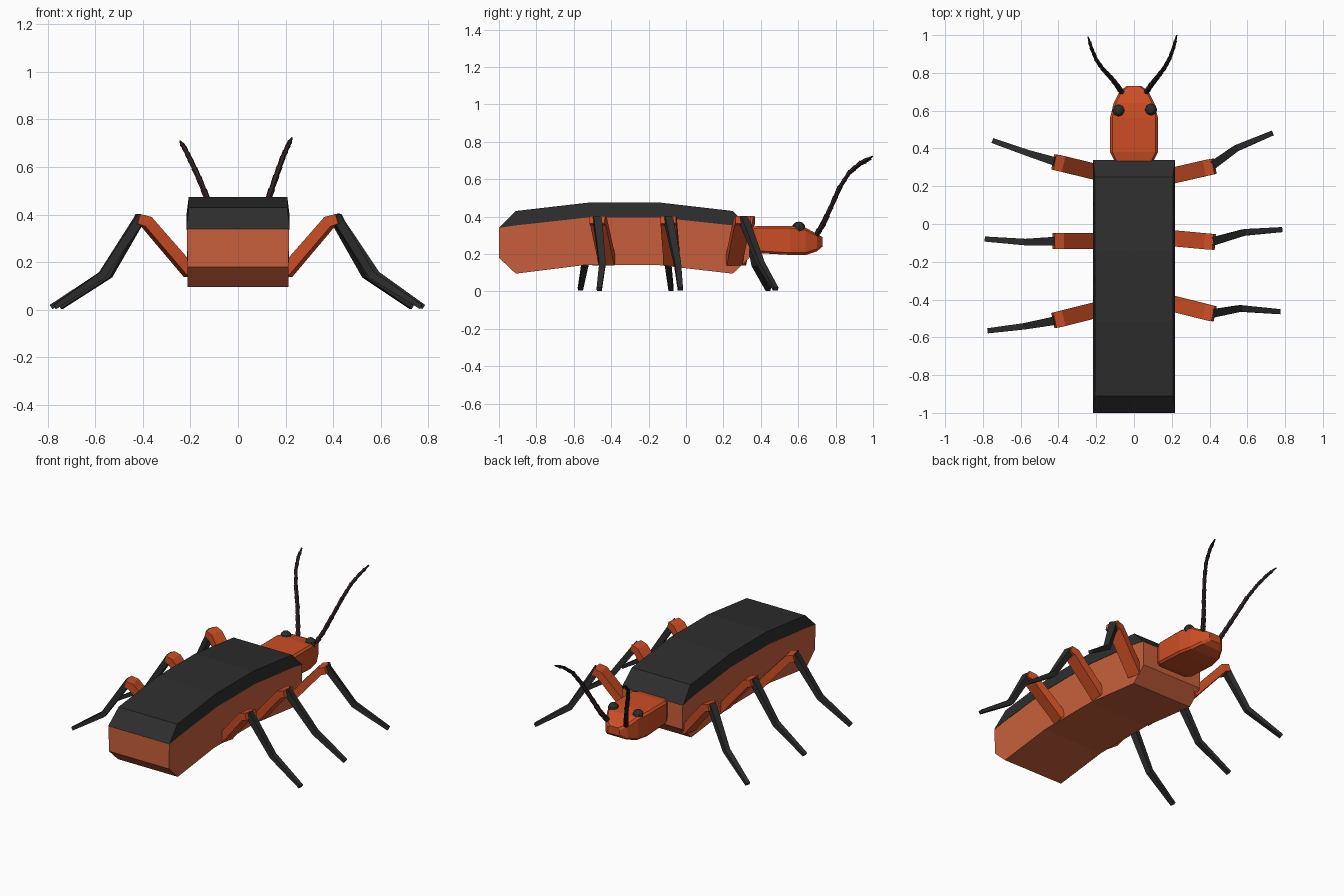
import bpy, bmesh
from mathutils import Vector

if "Cube" in bpy.data.objects:
    bpy.data.objects.remove(bpy.data.objects["Cube"])


def material(name, r, g, b):
    m = bpy.data.materials.new(name)
    m.diffuse_color = (r, g, b, 1)
    m.use_nodes = True
    m.node_tree.nodes["Principled BSDF"].inputs["Base Color"].default_value = m.diffuse_color
    return m


BODY = material("body orange", 0.58, 0.115, 0.045)
RED = material("head and leg orange", 0.60, 0.075, 0.018)
BLACK = material("wing black", 0.027, 0.027, 0.028)
BROWN = material("antenna brown", 0.032, 0.017, 0.018)


def finish(name, bm, mat):
    bmesh.ops.recalc_face_normals(bm, faces=bm.faces[:])
    me = bpy.data.meshes.new(name)
    bm.to_mesh(me)
    bm.free()
    me.materials.append(mat)
    ob = bpy.data.objects.new(name, me)
    bpy.context.collection.objects.link(ob)
    return ob


def loft(bm, rings):
    """Skin a list of equal-length point rings and cap both ends."""
    vr = [[bm.verts.new(p) for p in ring] for ring in rings]
    n = len(vr[0])
    for a, b in zip(vr, vr[1:]):
        for i in range(n):
            j = (i + 1) % n
            bm.faces.new((a[i], a[j], b[j], b[i]))
    bm.faces.new(vr[0])
    bm.faces.new(vr[-1][::-1])


def beam(bm, path, sizes):
    """Rectangular bar along a path; sizes are (sideways width, thickness)."""
    pts = [Vector(p) for p in path]
    rings = []
    for i, (p, (w, t)) in enumerate(zip(pts, sizes)):
        d = Vector()
        if i:
            d += (p - pts[i - 1]).normalized()
        if i < len(pts) - 1:
            d += (pts[i + 1] - p).normalized()
        d.normalize()
        s = d.cross(Vector((0, 0, 1))).normalized()
        u = s.cross(d)
        rings.append([p + s * a * w / 2 + u * b * t / 2
                      for a, b in ((-1, -1), (1, -1), (1, 1), (-1, 1))])
    loft(bm, rings)


# Body and wing cover: side profiles (y, z) spanned across the width
SEAM = [(-1, .34), (-.91, .353), (-.53, .395), (-.14, .395), (.25, .353), (.34, .335)]
BELLY = [(.34, .18), (.25, .095), (-.14, .14), (-.55, .14), (-.91, .095), (-1, .18)]
BACK = [(.25, .43), (-.14, .475), (-.52, .475), (-.91, .43)]


def slab(name, lower, upper, low_w, up_w, mat):
    bm = bmesh.new()
    prof = [(y, z, low_w) for y, z in lower] + [(y, z, up_w) for y, z in upper]
    loft(bm, [[(s * w, y, z) for y, z, w in prof] for s in (-1, 1)])
    finish(name, bm, mat)


slab("body", SEAM, BELLY, .215, .212, BODY)
slab("wing_cover", SEAM, BACK, .217, .207, BLACK)

# Head: chamfered rectangular sections (y, half width, bottom, top)
bm = bmesh.new()
c = .012
loft(bm, [[(w, y, lo + c), (w, y, hi - c), (w - c, y, hi), (c - w, y, hi),
           (-w, y, hi - c), (-w, y, lo + c), (c - w, y, lo), (w - c, y, lo)]
          for y, w, lo, hi in ((.30, .085, .225, .335), (.38, .127, .205, .35),
                               (.56, .127, .195, .35), (.64, .108, .195, .34),
                               (.70, .078, .215, .308), (.73, .04, .24, .29))])
finish("head", bm, RED)

# Eyes
for side, x, y in (("left", -.082, .60), ("right", .09, .605)):
    bm = bmesh.new()
    bmesh.ops.create_uvsphere(bm, u_segments=8, v_segments=6, radius=.033)
    bmesh.ops.translate(bm, verts=bm.verts[:], vec=(x, y, .34))
    finish(side + "_eye", bm, BLACK)

# Antennae: chains of flared six-sided segments
ANT = {"left": [(-.06, .69, .29), (-.087, .73, .36), (-.122, .775, .45), (-.165, .82, .555),
                (-.2, .87, .63), (-.225, .93, .68), (-.243, .99, .708)],
       "right": [(.06, .69, .29), (.09, .735, .36), (.122, .775, .45), (.16, .825, .56),
                 (.188, .875, .64), (.21, .935, .69), (.226, .998, .722)]}
for side, path in ANT.items():
    pts = [Vector(p) for p in path]
    fine = []
    for a, b in zip(pts, pts[1:]):
        fine += [a, (a + b) / 2]
    fine.append(pts[-1])
    bm = bmesh.new()
    n = len(fine) - 1
    for i, (a, b) in enumerate(zip(fine, fine[1:])):
        d = b - a
        r = .017 - .008 * i / n
        new = bmesh.ops.create_cone(bm, cap_ends=True, segments=6, radius1=r * .8,
                                    radius2=r if i < n - 1 else r * .4,
                                    depth=d.length * 1.08)["verts"]
        rot = d.to_track_quat('Z', 'Y')
        for v in new:
            v.co = rot @ v.co + (a + b) / 2
    finish(side + "_antenna", bm, BROWN)

# Legs: y at hip, knee, ankle and foot, then x at ankle and foot
LEGS = {"right_front": (1, .255, .305, .40, .48, .54, .73),
        "right_middle": (1, -.075, -.095, -.045, -.03, .58, .78),
        "right_rear": (1, -.42, -.475, -.447, -.464, .56, .77),
        "left_front": (-1, .275, .328, .37, .44, .545, .745),
        "left_middle": (-1, -.09, -.09, -.096, -.08, .57, .785),
        "left_rear": (-1, -.455, -.51, -.54, -.565, .57, .77)}
for name, (s, hip, knee, ankle, foot, ax, fx) in LEGS.items():
    bm = bmesh.new()
    beam(bm, [(s * .2, hip, .155), (s * .385, knee - (knee - hip) * .15, .37), (s * .424, knee, .382)],
         [(.085, .05), (.085, .048), (.083, .042)])
    finish(name + "_thigh", bm, RED)
    bm = bmesh.new()
    beam(bm, [(s * .408, knee, .393), (s * ax, ankle, .147), (s * fx, foot, .012)],
         [(.045, .038), (.034, .032), (.027, .02)])
    finish(name + "_shin", bm, BLACK)
